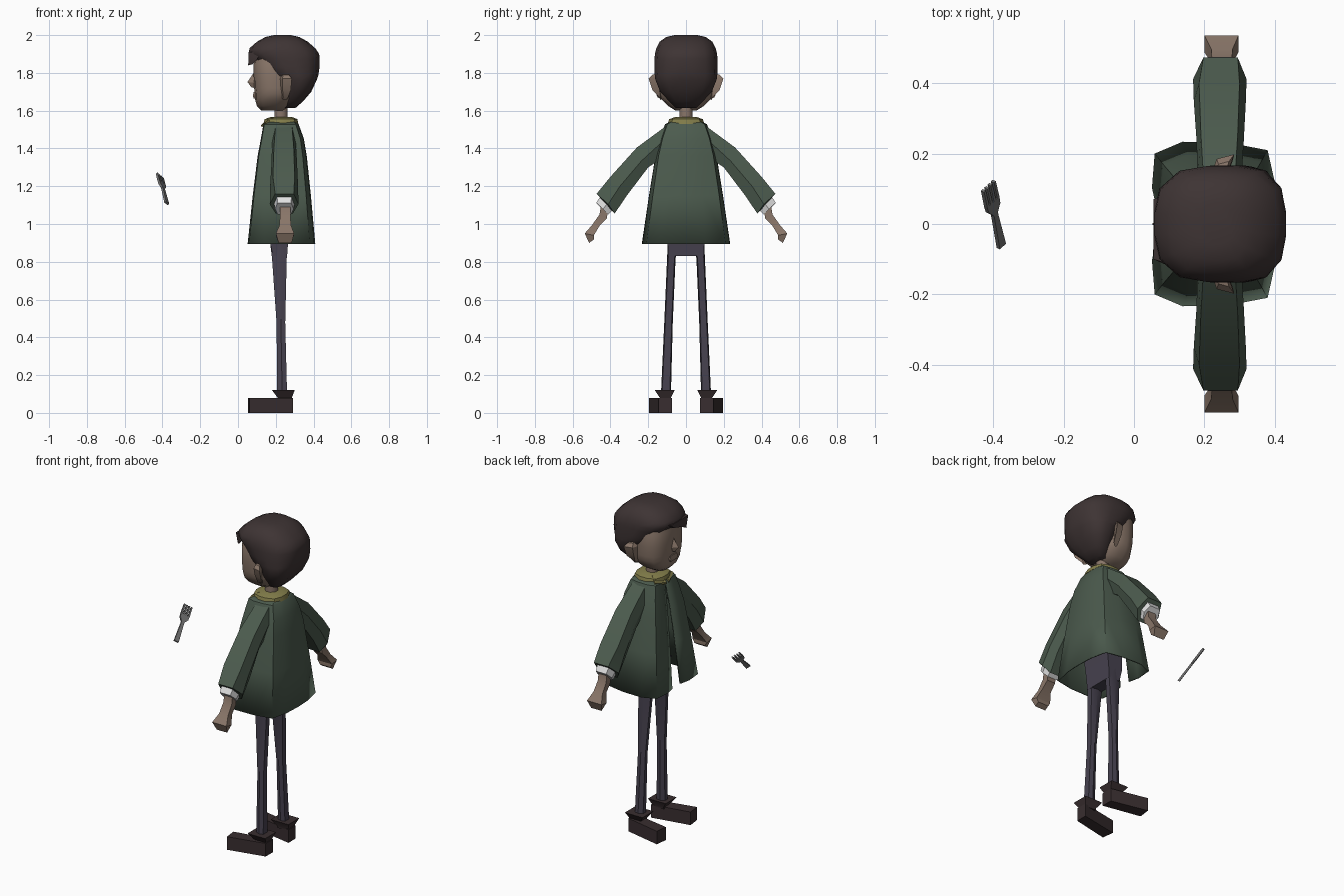
import bpy, bmesh, math
from mathutils import Vector


def material(name, rgb):
    m = bpy.data.materials.new(name)
    m.diffuse_color = (*rgb, 1)
    return m


HAIR = material("dark brown hair", (.048, .034, .034))
SKIN = material("tan skin", (.25, .18, .14))
GREEN = material("dark green cloth", (.072, .105, .076))
OLIVE = material("olive collar", (.23, .21, .07))
TROUSER = material("slate trousers", (.062, .054, .078))
SHOE = material("dark brown leather", (.04, .027, .029))
WHITE = material("white cuff", (.75, .75, .75))
METAL = material("grey metal", (.17, .17, .17))


def loft(name, sections, mat, mirror=False, caps=True, closed=True, angle=30, thick=0):
    """Skin a list of equally long point loops."""
    bm = bmesh.new()
    rows = [[bm.verts.new(p) for p in s] for s in sections]
    n = len(rows[0])
    for a, b in zip(rows, rows[1:]):
        for i in range(n if closed else n - 1):
            j = (i + 1) % n
            bm.faces.new((a[i], a[j], b[j], b[i]))
    if caps and closed:
        bm.faces.new(rows[0])
        bm.faces.new(rows[-1])
    bmesh.ops.recalc_face_normals(bm, faces=bm.faces)
    me = bpy.data.meshes.new(name)
    bm.to_mesh(me)
    bm.free()
    me.materials.append(mat)
    me.shade_smooth()
    me.set_sharp_from_angle(angle=math.radians(angle))
    ob = bpy.data.objects.new(name, me)
    bpy.context.collection.objects.link(ob)
    if mirror:
        mod = ob.modifiers.new("mirror", 'MIRROR')
        mod.use_axis = (False, True, False)
    if thick:
        mod = ob.modifiers.new("thickness", 'SOLIDIFY')
        mod.thickness = thick
        mod.offset = 0
    return ob


def ring(z, x0, x1, yh, n=16, e=3.0):
    """Rounded rectangle loop at height z."""
    pts = []
    for i in range(n):
        t = 2 * math.pi * (i + .5) / n
        c, s = math.cos(t), math.sin(t)
        k = (abs(c) ** e + abs(s) ** e) ** (-1 / e)
        pts.append(((x0 + x1) / 2 + k * c * (x1 - x0) / 2, k * s * yh, z))
    return pts


def rect(z, x0, x1, y0, y1):
    return [(x0, y0, z), (x1, y0, z), (x1, y1, z), (x0, y1, z)]


def hexa(top, mid, low):
    """Six-sided arm section from (y, z, x0, x1) of top, middle and bottom."""
    (ty, tz, ta, tb), (my, mz, ma, mb), (ly, lz, la, lb) = top, mid, low
    return [(ta, ty, tz), (tb, ty, tz), (mb, my, mz), (lb, ly, lz), (la, ly, lz), (ma, my, mz)]


# head and neck
loft("face", [ring(*r) for r in (
    (1.60, .125, .24, .055), (1.625, .10, .27, .095), (1.66, .09, .29, .13),
    (1.69, .09, .30, .145), (1.72, .085, .30, .15), (1.78, .083, .30, .153),
    (1.85, .083, .30, .153), (1.92, .10, .30, .13))], SKIN, angle=50)
loft("nose", [[(.10, .012, 1.80), (.083, 0, 1.80), (.10, -.012, 1.80)],
              [(.10, .028, 1.745), (.05, 0, 1.752), (.10, -.028, 1.745)],
              [(.10, .022, 1.72), (.072, 0, 1.722), (.10, -.022, 1.72)]], SKIN)
loft("lips", [rect(1.665, .083, .12, -.03, .03), rect(1.68, .079, .12, -.035, .035),
              rect(1.70, .083, .12, -.03, .03)], SKIN)
loft("neck", [ring(1.50, .19, .265, .038, 8, 2), ring(1.64, .19, .265, .038, 8, 2)],
     SKIN, angle=50)
loft("ear", [[(.235, .13, 1.66), (.255, .135, 1.655), (.265, .14, 1.67), (.24, .15, 1.67)],
             [(.225, .14, 1.72), (.26, .14, 1.71), (.28, .178, 1.71), (.235, .172, 1.72)],
             [(.22, .14, 1.77), (.265, .14, 1.77), (.285, .198, 1.77), (.235, .185, 1.77)],
             [(.235, .145, 1.795), (.26, .145, 1.795), (.27, .178, 1.79), (.24, .17, 1.79)]],
     SKIN, mirror=True)

# hair: full cap above, only the back of the head below
loft("hair", [ring(*r) for r in (
    (1.615, .235, .305, .055), (1.65, .23, .345, .09), (1.70, .235, .388, .137),
    (1.765, .215, .418, .163), (1.79, .16, .426, .166), (1.83, .125, .432, .167),
    (1.875, .085, .433, .167), (1.90, .057, .43, .165), (1.93, .06, .41, .158),
    (1.965, .10, .37, .14), (1.99, .145, .325, .105), (2.0, .19, .28, .06))],
    HAIR, angle=50)
# swept fringe lock
loft("fringe", [[(.055, -.10, 1.91), (.12, -.12, 1.91), (.12, .10, 1.91), (.055, .07, 1.91)],
                [(.055, -.09, 1.875), (.10, -.12, 1.87), (.10, .05, 1.88), (.06, .03, 1.88)],
                [(.054, -.08, 1.84), (.075, -.10, 1.845), (.075, -.04, 1.86), (.058, -.04, 1.86)]],
     HAIR)

# collar with pointed front flaps
loft("collar", [ring(1.53, .135, .32, .097, 12), ring(1.555, .14, .315, .09, 12),
                ring(1.567, .175, .285, .055, 12)], OLIVE)
loft("collar_flap", [[(.125, .012, 1.512), (.15, .09, 1.525), (.19, .06, 1.558), (.16, .006, 1.55)],
                     [(.122, .012, 1.522), (.147, .09, 1.54), (.188, .06, 1.566), (.158, .006, 1.562)]],
     OLIVE, mirror=True)


# coat: flared half shell, open down the front
def coat_ring(z, x0, x1, yh, gap):
    shape = [(.04, gap / yh), (0, .45), (.02, .86), (.24, 1), (.6, .99), (.92, .9), (.985, .45), (1, 0)]
    return [(x0 + u * (x1 - x0), v * yh, z) for u, v in shape]


loft("coat", [coat_ring(*r) for r in (
    (.895, .055, .405, .23, .04), (1.15, .082, .382, .192, .026), (1.36, .108, .36, .158, .014),
    (1.45, .125, .345, .135, .008), (1.525, .138, .318, .108, .003), (1.545, .16, .30, .07, .003))],
    GREEN, mirror=True, closed=False, thick=.008)

# arms
loft("sleeve", [
    hexa((.09, 1.53, .20, .285), (.11, 1.45, .18, .305), (.14, 1.34, .20, .285)),
    hexa((.26, 1.405, .19, .295), (.235, 1.335, .178, .312), (.20, 1.30, .195, .285)),
    hexa((.40, 1.25, .185, .30), (.35, 1.20, .17, .318), (.31, 1.155, .195, .295)),
    hexa((.473, 1.16, .197, .295), (.412, 1.105, .168, .32), (.378, 1.055, .20, .29))],
    GREEN, mirror=True)
loft("cuff", [
    hexa((.445, 1.16, .205, .285), (.40, 1.125, .188, .302), (.37, 1.09, .205, .285)),
    hexa((.475, 1.112, .21, .28), (.44, 1.08, .195, .295), (.412, 1.05, .21, .28))],
    WHITE, mirror=True)


def hand_section(oy, oz, iy, iz, x0, x1):
    return [(x0, oy, oz), (x1, oy, oz), (x1, iy, iz), (x0, iy, iz)]


loft("hand", [hand_section(*s) for s in (
    (.45, 1.10, .415, 1.07, .222, .278), (.458, 1.05, .418, 1.03, .222, .278),
    (.497, .995, .458, .99, .22, .28), (.536, .95, .488, .94, .20, .297),
    (.513, .90, .488, .918, .215, .285))], SKIN, mirror=True)

# trousers
loft("trouser_seat", [rect(.83, .185, .26, -.095, .095), rect(.90, .17, .265, -.097, .097),
                      rect(1.02, .17, .28, -.10, .10)], TROUSER)


def leg_section(z, x0, x1, y0, y1):
    xm = (x0 + x1) / 2
    return [(x0, y0 + .012, z), (xm, y0, z), (x1, y0 + .006, z),
            (x1, y1 - .006, z), (xm, y1, z), (x0, y1 - .012, z)]


loft("leg", [leg_section(*s) for s in (
    (.90, .17, .265, .03, .097), (.82, .18, .258, .055, .10),
    (.48, .204, .25, .07, .115), (.09, .208, .26, .08, .133))], TROUSER, mirror=True)

# shoes: toes turned out, flared ankle top
loft("shoe", [[(x, y, z) for x, y in ((.29, .075), (.29, .145), (.062, .195), (.053, .12))]
              for z in (0, .08)], SHOE, mirror=True)
loft("shoe_top", [rect(.07, .21, .288, .08, .14), rect(.08, .21, .285, .08, .138),
                  rect(.12, .18, .30, .06, .165)], SHOE, mirror=True)

# floating fork: handle, head and tines along one slanted axis
BASE = Vector((-.377, -.062, 1.11))
AXIS = Vector((-.037, .17, .145))
LENGTH = AXIS.length
AXIS.normalize()
SIDE = Vector((.045, .03, -.045))
SIDE = (SIDE - AXIS * SIDE.dot(AXIS)).normalized()
FACE = AXIS.cross(SIDE)


def fork_part(name, stations, offset=0):
    loft(name, [[BASE + AXIS * LENGTH * t + SIDE * (offset + a * w) + FACE * b * .006
                 for a, b in ((-1, -1), (1, -1), (1, 1), (-1, 1))] for t, w in stations], METAL)


fork_part("fork_handle", [(0, .014), (.5, .009), (.56, .009)])
fork_part("fork_head", [(.54, .009), (.64, .026), (.74, .028)])
for k in range(4):
    fork_part("fork_tine", [(.73, .005), (1, .004)], (k - 1.5) * .0152)
